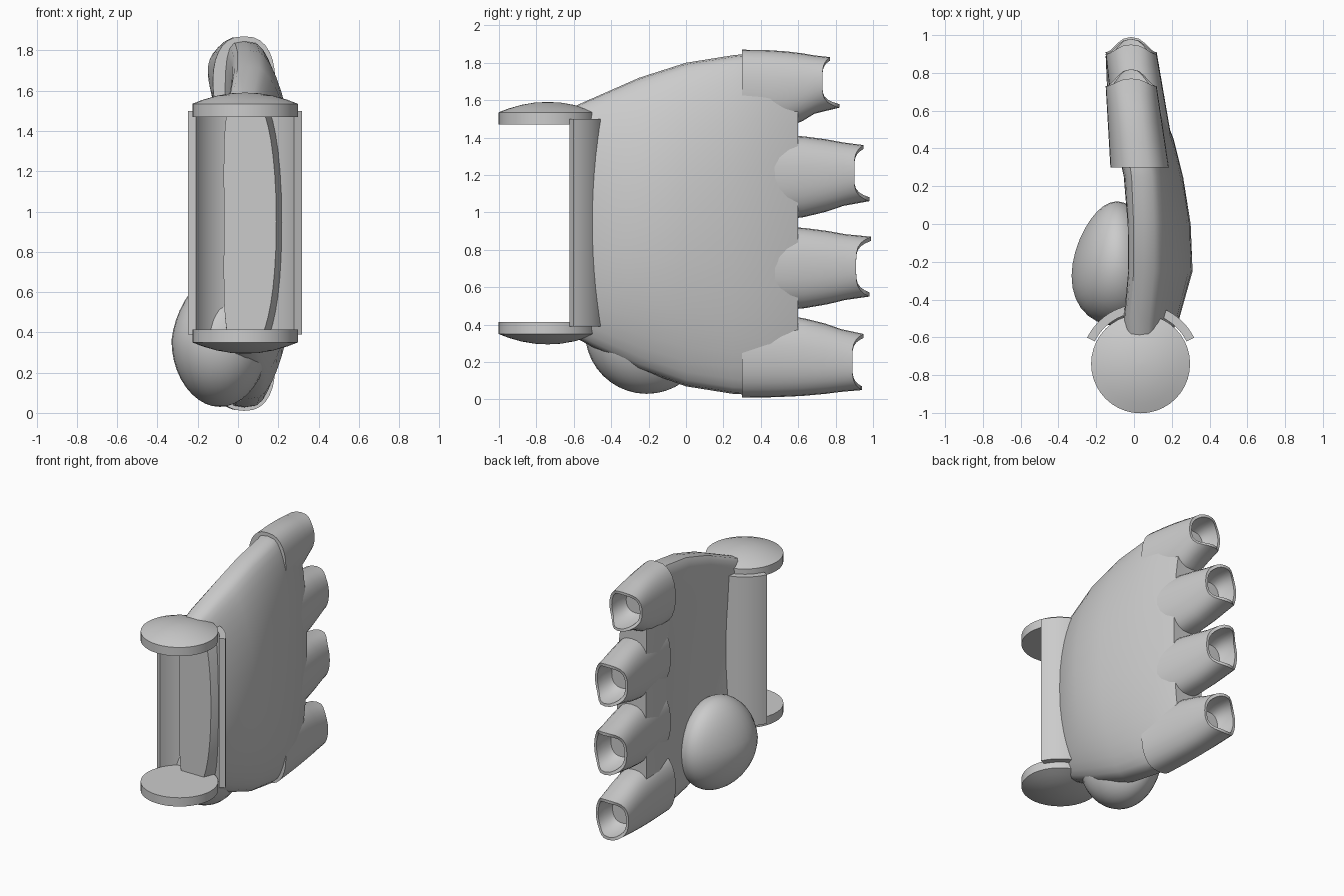
import bpy, bmesh, math
from mathutils import Vector

cube = bpy.data.objects.get("Cube")
if cube:
    bpy.data.objects.remove(cube)

grey = bpy.data.materials.new("plain grey")
grey.use_nodes = True
grey.diffuse_color = (0.6, 0.6, 0.6, 1)
grey.node_tree.nodes["Principled BSDF"].inputs["Base Color"].default_value = (0.6, 0.6, 0.6, 1)


def finish(name, bm, angle=35):
    """Turn a bmesh into a smooth shaded object."""
    bmesh.ops.recalc_face_normals(bm, faces=bm.faces)
    mesh = bpy.data.meshes.new(name)
    bm.to_mesh(mesh)
    bm.free()
    mesh.materials.append(grey)
    obj = bpy.data.objects.new(name, mesh)
    bpy.context.collection.objects.link(obj)
    bpy.ops.object.select_all(action="DESELECT")
    obj.select_set(True)
    bpy.context.view_layer.objects.active = obj
    bpy.ops.object.shade_smooth_by_angle(angle=math.radians(angle))
    return obj


def loft(name, rings, closed=False, angle=35):
    """Skin a row of rings; close the ends, or join last to first."""
    bm = bmesh.new()
    loops = [[bm.verts.new(p) for p in ring] for ring in rings]
    n = len(loops[0])
    pairs = list(zip(loops, loops[1:]))
    if closed:
        pairs.append((loops[-1], loops[0]))
    for a, b in pairs:
        for i in range(n):
            j = (i + 1) % n
            bm.faces.new((a[i], a[j], b[j], b[i]))
    if not closed:
        bm.faces.new(loops[0])
        bm.faces.new(loops[-1])
    return finish(name, bm, angle)


def power(v, e):
    return math.copysign(abs(v) ** e, v)


def mix(a, b, t):
    return a + (b - a) * t


# Palm: rounded slab that bows outward and narrows toward the fingers
# columns: y, bottom, top, centre x, half width, bow
palm_rows = [
    (-0.59, 0.33, 1.57, 0.03, 0.13, 0.03),
    (-0.50, 0.28, 1.61, 0.03, 0.14, 0.07),
    (-0.25, 0.16, 1.72, 0.05, 0.15, 0.11),
    (0.00, 0.07, 1.80, 0.05, 0.15, 0.10),
    (0.25, 0.03, 1.84, 0.04, 0.15, 0.07),
    (0.45, 0.02, 1.86, 0.01, 0.15, 0.05),
    (0.60, 0.06, 1.78, -0.01, 0.12, 0.04),
]
rings = []
for y, low, high, cx, half, bow in palm_rows:
    ring = []
    for i in range(40):
        a = math.tau * i / 40
        s = power(math.sin(a), 0.8)
        x = cx + half * power(math.cos(a), 0.55) + bow * (1 - s * s)
        ring.append((x, y, mix(low, high, (s + 1) / 2)))
    rings.append(ring)
loft("palm", rings)

# Fingers: tapered tubes with scooped ends and a lip above and below
# columns: root low, root high, tip low, tip high, side rim y, top lip y, bottom lip y
fingers = {
    "first_finger": (1.42, 1.87, 1.56, 1.83, 0.73, 0.77, 0.82),
    "second_finger": (0.95, 1.42, 1.06, 1.36, 0.90, 0.95, 0.98),
    "third_finger": (0.47, 0.93, 0.55, 0.87, 0.91, 0.99, 0.98),
    "fourth_finger": (0.01, 0.46, 0.05, 0.35, 0.89, 0.95, 0.94),
}
for name, (rl, rh, tl, th, side, top, bottom) in fingers.items():
    edge = name in ("first_finger", "fourth_finger")
    bow = 0.0 if edge else 0.04

    def section(t, scale=1.0, back=0.0, lip=0.0):
        """Ring at t along the finger, with optional lip and inset."""
        y = mix(0.3, side, t) - back
        blend = t ** 2.5
        low, high = mix(rl, tl, blend), mix(rh, th, blend)
        cx = mix(0.03 + bow, -0.015, t)
        ring = []
        for i in range(28):
            a = math.tau * i / 28
            c, s = power(math.cos(a), 0.8), power(math.sin(a), 0.9)
            reach = (top if s > 0 else bottom) - side
            ring.append((cx + mix(0.155, 0.135, t) * scale * c,
                         y + lip * reach * abs(s) ** 5,
                         (low + high) / 2 + (high - low) / 2 * scale * s))
        return ring

    loft(name, [section(0), section(0.3), section(0.55), section(0.75),
                section(0.9), section(1, 1, 0, 1), section(1, 0.86, 0, 1),
                section(1, 0.8, 0.06), section(1, 0.6, 0.12)], angle=40)

# Thumb: egg shaped pad, fuller toward the front
bm = bmesh.new()
bmesh.ops.create_uvsphere(bm, u_segments=32, v_segments=20, radius=1)
for v in bm.verts:
    x, y, z = v.co
    taper = 1 - 0.22 * y - 0.15 * max(z, 0)
    v.co = Vector((-0.09 + 0.235 * x * taper, -0.21 + 0.33 * y,
                   0.36 + 0.33 * z))
finish("thumb", bm)

# Cradle: upright trough, open to the front
CX, CY = 0.035, -0.74
bm_rings = []
for i in range(25):
    a = math.radians(mix(26, 154, i / 24))
    c, s = math.cos(a), math.sin(a)
    bm_rings.append([(CX + r * c, CY + r * s, z)
                     for r, z in ((0.27, 0.39), (0.315, 0.39),
                                  (0.315, 1.50), (0.27, 1.50))])
loft("cradle", bm_rings)


# Round caps: flat toward the cradle, domed on the outside
def cap(name, flat_z, direction):
    profile = [(0.262, 0.0), (0.262, 0.065), (0.21, 0.085),
               (0.14, 0.105), (0.07, 0.117), (0.01, 0.12)]
    loft(name, [[(CX + r * math.cos(math.tau * i / 40),
                  CY + r * math.sin(math.tau * i / 40),
                  flat_z + direction * h) for i in range(40)]
                for r, h in profile])


cap("upper_cap", 1.47, 1)
cap("lower_cap", 0.415, -1)
